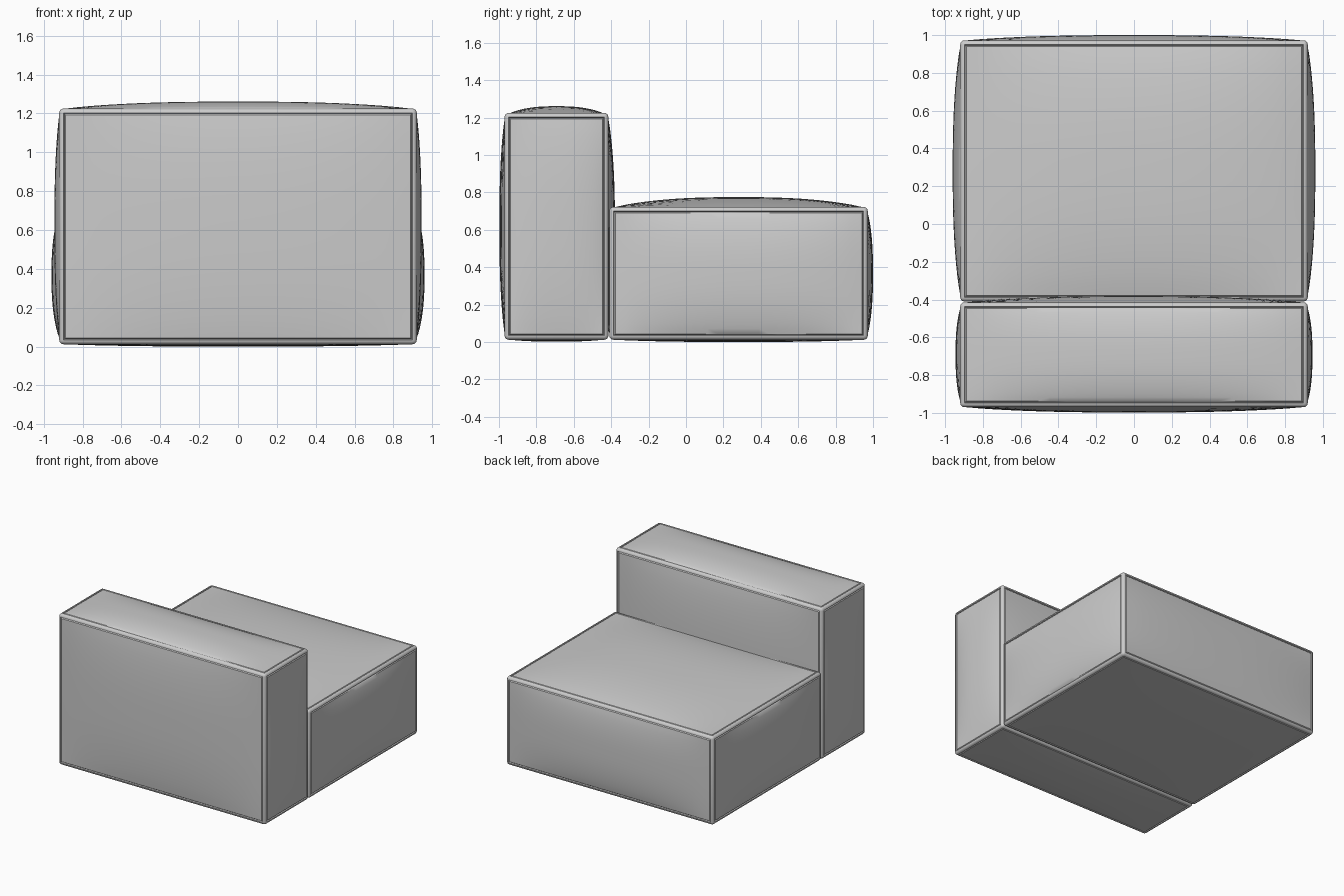
import bpy, bmesh
from mathutils import Vector

if "Cube" in bpy.data.objects:
    bpy.data.objects.remove(bpy.data.objects["Cube"])


def cushion(name, lo, hi, bulge):
    """Stuffed block: rounded piped edges, a stitched groove, and puffed panels.
    bulge maps (axis, sign) to how far that panel swells outward."""
    lo, hi = Vector(lo), Vector(hi)
    centre, size = (lo + hi) / 2, hi - lo
    bm = bmesh.new()
    bmesh.ops.create_cube(bm, size=1)
    for v in bm.verts:
        v.co = Vector([v.co[i] * size[i] + centre[i] for i in range(3)])

    # rolled edge piping
    bmesh.ops.bevel(bm, geom=bm.edges[:], offset=0.022, offset_type='OFFSET',
                    segments=4, profile=0.5, affect='EDGES')
    bm.normal_update()
    panels = sorted(bm.faces, key=lambda f: f.calc_area())[-6:]

    # seam groove around every panel
    for width, depth in ((0.004, -0.008), (0.006, 0.008)):
        bmesh.ops.inset_individual(bm, faces=panels, thickness=width,
                                   depth=depth, use_even_offset=True)
    bm.normal_update()

    # divide each panel and puff it out
    for f in panels:
        n = f.normal.copy()
        axis = max(range(3), key=lambda i: abs(n[i]))
        sign = 1 if n[axis] > 0 else -1
        a, b = [i for i in range(3) if i != axis]
        mid = f.calc_center_median()
        half = [max(abs(v.co[i] - mid[i]) for v in f.verts) for i in range(3)]
        bmesh.ops.subdivide_edges(bm, edges=f.edges[:], cuts=23, use_grid_fill=True)
        for v in bm.verts:
            d = v.co - mid
            if abs(d[axis]) > 1e-4:
                continue
            u, w = abs(d[a]) / half[a], abs(d[b]) / half[b]
            if u < 0.9999 and w < 0.9999:
                puff = ((1 - u ** 2.5) * (1 - w ** 2.5)) ** 0.9
                v.co[axis] += sign * bulge[axis, sign] * puff
        bm.normal_update()

    mesh = bpy.data.meshes.new(name)
    bm.to_mesh(mesh)
    bm.free()
    ob = bpy.data.objects.new(name, mesh)
    bpy.context.collection.objects.link(ob)
    bpy.ops.object.select_all(action='DESELECT')
    ob.select_set(True)
    bpy.context.view_layer.objects.active = ob
    bpy.ops.object.shade_smooth_by_angle(angle=0.6)
    return ob


# upright backrest block
cushion("backrest", (-0.92, -0.97, 0.012), (0.92, -0.415, 1.225),
        {(0, 1): 0.025, (0, -1): 0.025, (1, -1): 0.028, (1, 1): 0.035,
         (2, 1): 0.036, (2, -1): 0.010})

# deep low seat block
cushion("seat", (-0.92, -0.41, 0.012), (0.92, 0.972, 0.722),
        {(0, 1): 0.04, (0, -1): 0.04, (1, -1): 0.005, (1, 1): 0.028,
         (2, 1): 0.053, (2, -1): 0.012})
